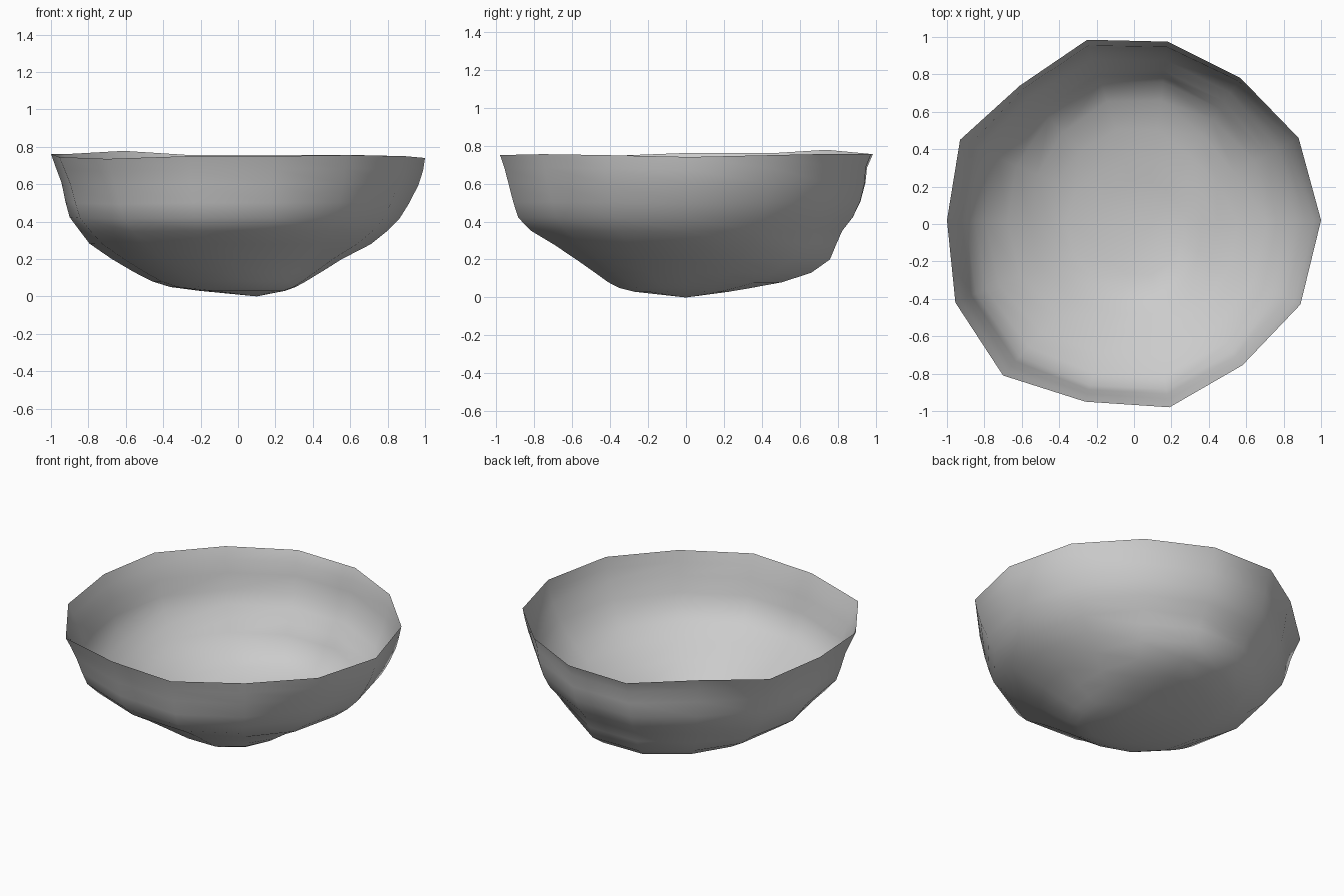
import bpy, bmesh, math

if "Cube" in bpy.data.objects:
    bpy.data.objects.remove(bpy.data.objects["Cube"])

# irregular 14-sided rim (x, y, z)
rim = [(1, .02, .74), (.88, .46, .75), (.57, .78, .757), (.18, .975, .755), (-.25, .985, .755),
       (-.61, .74, .778), (-.93, .45, .76), (-1, .02, .762), (-.955, -.42, .745), (-.7, -.81, .735),
       (-.26, -.95, .75), (.19, -.98, .75), (.58, -.755, .755), (.89, -.43, .75)]

# wall radius at each height, towards right, back, left, front
levels = [(.68, .985, .965, .97, .97), (.6, .96, .96, .94, .95), (.5, .91, .935, .92, .925),
          (.42, .86, .895, .90, .90), (.35, .79, .84, .85, .83), (.28, .70, .81, .80, .71),
          (.2, .54, .78, .69, .59), (.13, .42, .68, .58, .49), (.08, .33, .52, .49, .42),
          (.05, .27, .35, .40, .36), (.03, .21, .23, .25, .28)]

def wall_radius(level, a):
    c, s = math.cos(a), math.sin(a)
    rx = level[1] if c > 0 else level[3]
    ry = level[2] if s > 0 else level[4]
    return rx * c * c + ry * s * s

bm = bmesh.new()
rings = [[bm.verts.new(p) for p in rim]]
for level in levels:
    ring = []
    for x, y, z in rim:
        a = math.atan2(y, x)
        # follow the uneven rim outline near the top
        t = level[0] / .75
        r = wall_radius(level, a) * (1 + t * (math.hypot(x, y) / .995 - 1))
        drift = .05 * (1 - t) ** 4
        ring.append(bm.verts.new((r * math.cos(a) + drift, r * math.sin(a), level[0] * (1 + (z / .75 - 1) * t))))
    rings.append(ring)

# bowl wall and closed base
n = len(rim)
for up, low in zip(rings, rings[1:]):
    for i in range(n):
        j = (i + 1) % n
        bm.faces.new((up[i], low[i], low[j], up[j]))
base = bm.verts.new((.1, 0, 0))
for i in range(n):
    bm.faces.new((rings[-1][i], base, rings[-1][(i + 1) % n]))
bmesh.ops.recalc_face_normals(bm, faces=bm.faces)
for f in bm.faces:
    f.smooth = True

mesh = bpy.data.meshes.new("bowl")
bm.to_mesh(mesh)
bm.free()
bowl = bpy.data.objects.new("bowl", mesh)
bpy.context.collection.objects.link(bowl)
